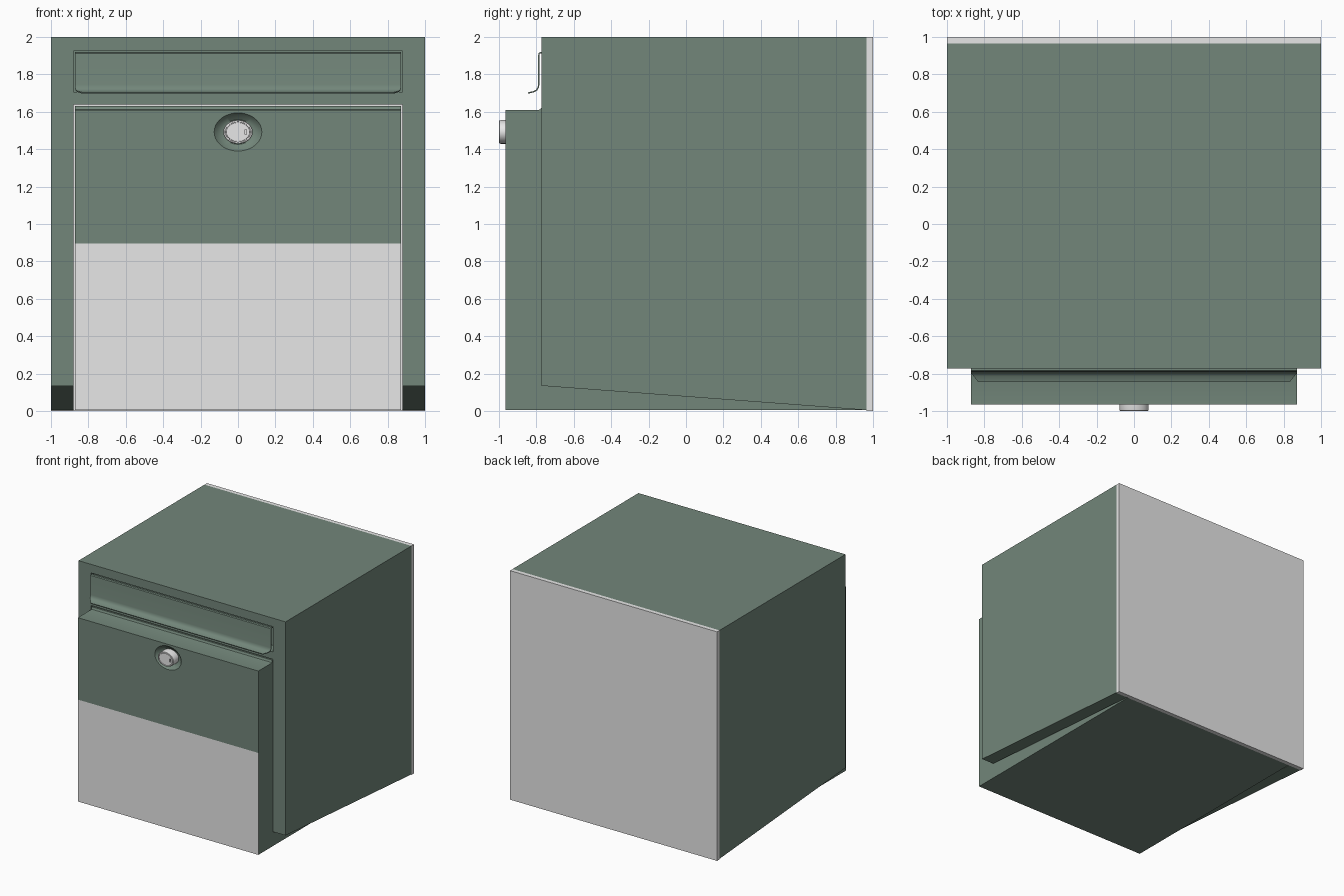
import bpy, bmesh, math

if "Cube" in bpy.data.objects:
    bpy.data.objects.remove(bpy.data.objects["Cube"])


def material(name, rgb):
    m = bpy.data.materials.new(name)
    m.diffuse_color = (*rgb, 1)
    m.use_nodes = True
    m.node_tree.nodes["Principled BSDF"].inputs["Base Color"].default_value = m.diffuse_color
    return m


GREEN = material("sage_green", (0.17, 0.24, 0.195))
GREY = material("light_grey", (0.8, 0.8, 0.8))


def make(name, bm, *mats):
    bmesh.ops.recalc_face_normals(bm, faces=bm.faces)
    me = bpy.data.meshes.new(name)
    bm.to_mesh(me)
    bm.free()
    ob = bpy.data.objects.new(name, me)
    bpy.context.collection.objects.link(ob)
    for m in mats:
        me.materials.append(m)
    return ob


def prism(points, vec):
    """Extrude a closed 3D outline along vec."""
    bm = bmesh.new()
    f = bm.faces.new([bm.verts.new(p) for p in points])
    r = bmesh.ops.extrude_face_region(bm, geom=[f])
    new = [v for v in r["geom"] if isinstance(v, bmesh.types.BMVert)]
    bmesh.ops.translate(bm, verts=new, vec=vec)
    return bm


def box(x0, x1, y0, y1, z0, z1):
    return prism([(x0, y0, z0), (x1, y0, z0), (x1, y0, z1), (x0, y0, z1)], (0, y1 - y0, 0))


def lathe(profile, cx, cz, sx, n=48):
    """Closed solid turned about the y axis, from (radius, y) rings."""
    bm = bmesh.new()
    rings = []
    for r, y in profile:
        rings.append([bm.verts.new((cx + sx * r * math.cos(2 * math.pi * i / n), y,
                                    cz + r * math.sin(2 * math.pi * i / n))) for i in range(n)])
    for a, b in zip(rings, rings[1:]):
        for i in range(n):
            j = (i + 1) % n
            bm.faces.new((a[i], a[j], b[j], b[i]))
    bm.faces.new(rings[0])
    bm.faces.new(rings[-1])
    return bm


def select(ob):
    bpy.ops.object.select_all(action='DESELECT')
    ob.select_set(True)
    bpy.context.view_layer.objects.active = ob


def cut(ob, cutter):
    mod = ob.modifiers.new("cut", 'BOOLEAN')
    mod.operation = 'DIFFERENCE'
    mod.solver = 'EXACT'
    mod.object = cutter
    select(ob)
    bpy.ops.object.modifier_apply(modifier=mod.name)
    bpy.data.objects.remove(cutter)


def smooth(ob, deg=35):
    select(ob)
    bpy.ops.object.shade_smooth_by_angle(angle=math.radians(deg))


FRONT, BACK = -0.772, 0.965

# Housing: inverted U with legs sloping down to the back
outline = [(-1, 0), (-1, 2), (1, 2), (1, 0), (0.88, 0), (0.88, 1.64), (-0.88, 1.64), (-0.88, 0)]
bm = prism([(x, FRONT, z) for x, z in outline], (0, BACK - FRONT, 0))
for v in bm.verts:
    if v.co.z < 0.01:
        v.co.z = 0.135 if v.co.y < 0 else 0.005
housing = make("housing", bm, GREEN)
cut(housing, make("slot_cutter", box(-0.88, 0.88, -0.9, FRONT + 0.1, 1.705, 1.925), GREEN))

# Back plate
make("back_plate", box(-1, 1, BACK, 1, 0, 2), GREY)

# Door box, with a grey lower front
side = [(-0.965, 0.005), (-0.965, 1.61), (-0.788, 1.61), (-0.779, 1.613), (-0.774, 1.62),
        (-0.772, 1.632), (BACK, 1.632), (BACK, 0.005)]
bm = prism([(-0.872, y, z) for y, z in side], (1.744, 0, 0))
bmesh.ops.bisect_plane(bm, geom=bm.verts[:] + bm.edges[:] + bm.faces[:],
                       plane_co=(0, 0, 0.895), plane_no=(0, 0, 1))
bmesh.ops.recalc_face_normals(bm, faces=bm.faces)
for f in bm.faces:
    if f.normal.y < -0.9 and f.calc_center_median().z < 0.895:
        f.material_index = 1
door = make("door", bm, GREEN, GREY)

# Dished recess around the lock
LOCK_Z, STRETCH = 1.492, 1.25
cut(door, make("dish_cutter", lathe([(0.102, -0.98), (0.102, -0.965), (0.09, -0.948),
                                     (0.066, -0.93)], 0, LOCK_Z, STRETCH), GREEN))
smooth(door)

# Lock barrel with rim groove and keyhole
lock = make("lock", lathe([(0.063, -0.92), (0.063, -0.992), (0.061, -0.998), (0.057, -1.0),
                           (0.055, -1.0), (0.054, -0.992), (0.051, -0.992), (0.05, -0.998)],
                          0, LOCK_Z, STRETCH), GREY)
cut(lock, make("keyhole_cutter", box(0.038, 0.046, -1.05, -0.975, LOCK_Z - 0.014, LOCK_Z + 0.014), GREY))
smooth(lock)

# Slot flap: strip with a curled lip and clipped corners
strip = [(-0.765, 1.915, 0.872), (-0.781, 1.915, 0.872), (-0.786, 1.91, 0.872), (-0.787, 1.90, 0.872),
         (-0.787, 1.745, 0.872), (-0.79, 1.73, 0.872), (-0.798, 1.717, 0.868), (-0.812, 1.708, 0.858),
         (-0.845, 1.70, 0.832)]
bm = bmesh.new()
rows = [[bm.verts.new((s * w, y, z)) for s in (-1, 1)] for y, z, w in strip]
for a, b in zip(rows, rows[1:]):
    bm.faces.new((a[0], a[1], b[1], b[0]))
flap = make("slot_flap", bm, GREEN)
mod = flap.modifiers.new("thickness", 'SOLIDIFY')
mod.thickness = 0.007
mod.offset = 0
select(flap)
bpy.ops.object.modifier_apply(modifier=mod.name)
smooth(flap)
